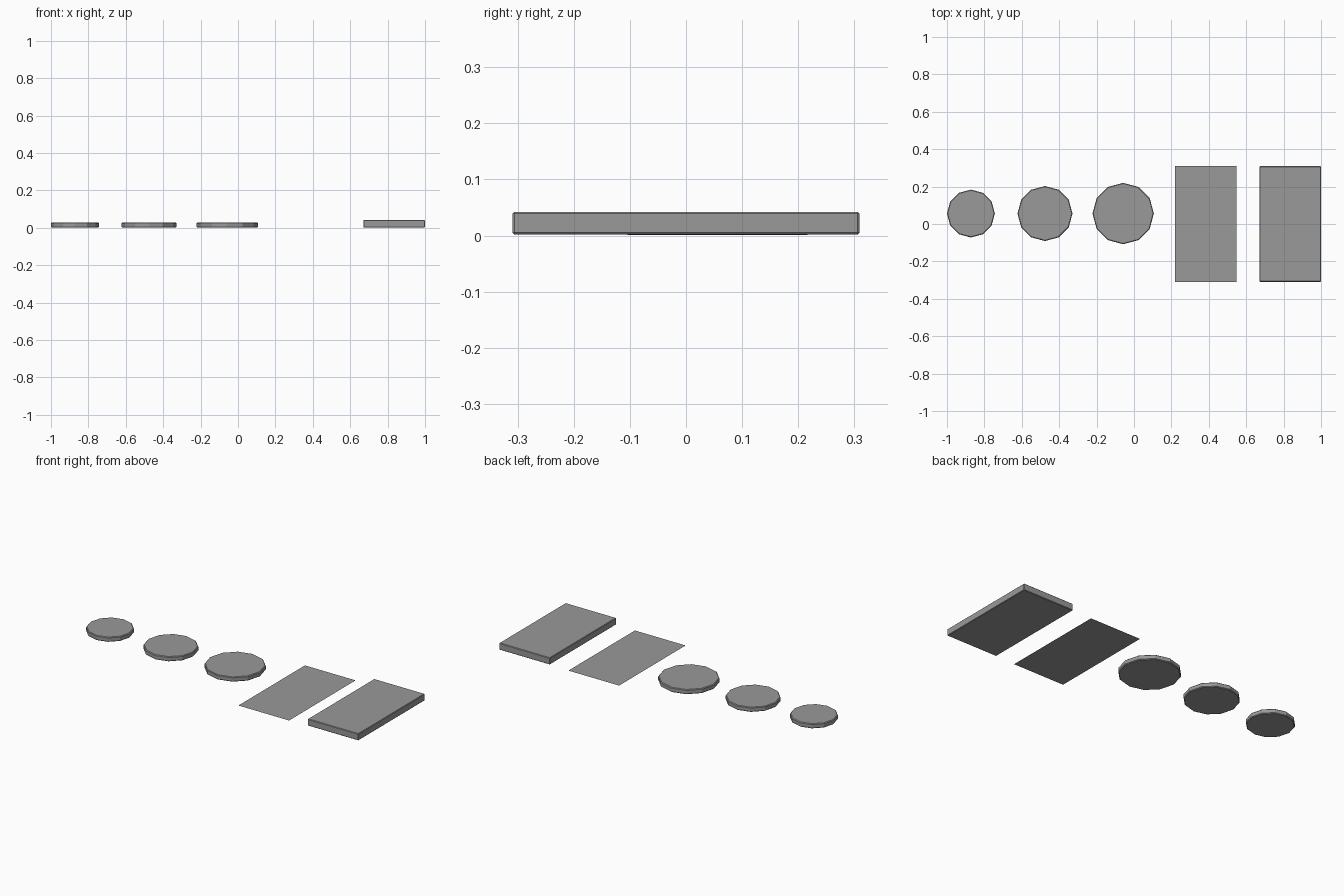
import bpy

if "Cube" in bpy.data.objects:
    bpy.data.objects.remove(bpy.data.objects["Cube"])

# Dark grey shared by all parts
grey = bpy.data.materials.new("dark_grey")
grey.diffuse_color = (0.32, 0.32, 0.32, 1)
grey.use_nodes = True
grey.node_tree.nodes["Principled BSDF"].inputs["Base Color"].default_value = grey.diffuse_color


def soften(obj, width):
    """Narrow chamfer on the hard edges, plus the grey."""
    mod = obj.modifiers.new("chamfer", "BEVEL")
    mod.width = width
    mod.segments = 1
    mod.limit_method = "ANGLE"
    mod.angle_limit = 0.8
    obj.data.materials.append(grey)


def disc(name, x, radius):
    bpy.ops.mesh.primitive_cylinder_add(vertices=12, radius=radius, depth=0.028,
                                        location=(x, 0.056, 0.015))
    obj = bpy.context.object
    obj.name = name
    soften(obj, 0.004)


# Three round bases, small to large
disc("small_round_base", -0.872, 0.128)
disc("medium_round_base", -0.476, 0.147)
disc("large_round_base", -0.058, 0.164)

# Flat sheet lying on the ground
bpy.ops.mesh.primitive_plane_add(size=1, location=(0.384, 0, 0))
sheet = bpy.context.object
sheet.name = "flat_card"
sheet.scale = (0.33, 0.618, 1)
bpy.ops.object.transform_apply(location=False, rotation=False, scale=True)
sheet.data.materials.append(grey)

# Thick rectangular slab
bpy.ops.mesh.primitive_cube_add(size=1, location=(0.835, 0, 0.022))
slab = bpy.context.object
slab.name = "thick_slab"
slab.scale = (0.33, 0.618, 0.04)
bpy.ops.object.transform_apply(location=False, rotation=False, scale=True)
soften(slab, 0.003)
